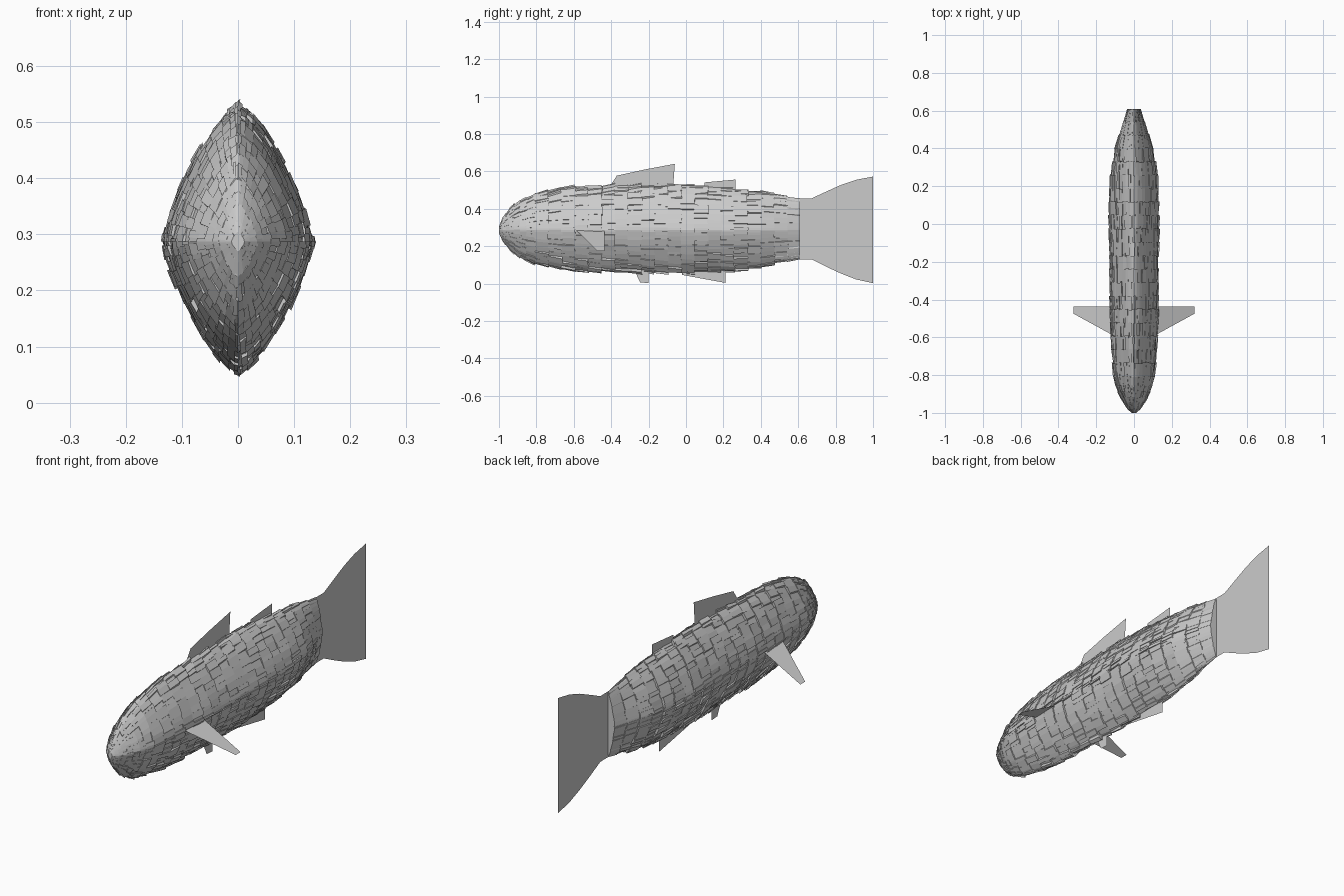
import bpy, bmesh, math, random

if "Cube" in bpy.data.objects:
    bpy.data.objects.remove(bpy.data.objects["Cube"])

random.seed(7)
CZ = 0.287          # height of the side ridge
QUAD = 12           # scales per quarter of the girth

# body stations: y, half width, top z, bottom z
STATIONS = [(-1.0, .012, .305, .27), (-.98, .035, .355, .225), (-.94, .062, .41, .175),
            (-.88, .092, .455, .128), (-.80, .112, .487, .097), (-.65, .122, .517, .070),
            (-.40, .130, .528, .058), (-.10, .131, .531, .055), (.10, .133, .523, .058),
            (.25, .126, .508, .066), (.40, .103, .495, .085), (.61, .036, .455, .130)]


def station(y):
    for a, b in zip(STATIONS, STATIONS[1:]):
        if y <= b[0]:
            f = (y - a[0]) / (b[0] - a[0])
            return [p + (q - p) * f for p, q in zip(a, b)][1:]
    return STATIONS[-1][1:]


def skin(y, u, k):
    """Point on the diamond-like section, u in quarters, k = radial factor."""
    w, top, bot = station(y)
    c, s = math.cos(u * math.pi / 2), math.sin(u * math.pi / 2)
    p = 1.5
    x = math.copysign(abs(c) ** p, c) * w * k
    h = top - CZ if s > 0 else CZ - bot
    return (x, y, CZ + math.copysign(abs(s) ** p, s) * h * k)


def finish(name, bm):
    me = bpy.data.meshes.new(name)
    bm.to_mesh(me)
    bm.free()
    ob = bpy.data.objects.new(name, me)
    bpy.context.collection.objects.link(ob)
    return ob


# scaled body: raised plates with skirts, in rows from nose to tail
rows = [-1.0, -.992, -.98, -.965, -.945, -.92, -.89, -.855, -.81]
rows += [-.81 + 1.42 * i / 20 for i in range(1, 21)]
bm = bmesh.new()
for y0, y1 in zip(rows, rows[1:]):
    cuts = []
    for q in range(4):
        for i in range(QUAD):
            j = random.uniform(-.3, .3) if i else 0
            cuts.append(q + (i + j) / QUAD)
    cuts.append(4.0)
    row_k = random.uniform(-.015, .015)
    for u0, u1 in zip(cuts, cuts[1:]):
        k = 0.985 + row_k + random.uniform(-.035, .035)
        tilt = random.uniform(0, .025)
        e = y1 + random.uniform(0, .12) * (y1 - y0)
        if y1 > .6:
            e = y1
        corners = [(y0, u0, k - tilt), (y0, u1, k - tilt), (e, u1, k + tilt), (e, u0, k + tilt)]
        outer = [bm.verts.new(skin(y, u, f + random.uniform(-.01, .01))) for y, u, f in corners]
        inner = [bm.verts.new(skin(y, u, .91)) for y, u, f in corners]
        bm.faces.new(outer)
        for i in range(4):
            n = (i + 1) % 4
            bm.faces.new((outer[n], outer[i], inner[i], inner[n]))
# close the nose and the tail root
for y in (rows[0], rows[-1]):
    bm.faces.new([bm.verts.new(skin(y, 4 * i / 48, .96)) for i in range(48)])
bmesh.ops.recalc_face_normals(bm, faces=bm.faces)
finish("scaled_body", bm)


# thin fins lying in the middle plane, outlines in (y, z)
def sheet(name, pts):
    bm = bmesh.new()
    bm.faces.new([bm.verts.new(p) for p in pts])
    return finish(name, bm)


FINS = {
    "front_dorsal_fin": [(-.42, .50), (-.37, .577), (-.22, .61), (-.06, .64), (-.07, .50)],
    "rear_dorsal_fin": [(.09, .48), (.10, .541), (.265, .556), (.265, .47)],
    "pelvic_fin": [(-.28, .08), (-.245, .006), (-.20, .003), (-.20, .08)],
    "anal_fin": [(-.03, .08), (-.02, .046), (.21, .004), (.21, .10)],
}
for name, outline in FINS.items():
    sheet(name, [(0, y, z) for y, z in outline])

# tail fin: upper and lower halves meeting on the ridge line
edge = [(.58, .455, .13), (.67, .455, .13), (.75, .492, .09), (.83, .528, .053),
        (.91, .555, .022), (1.0, .572, .002)]
bm = bmesh.new()
cols = [[bm.verts.new((0, y, z)) for z in (t, CZ, b)] for y, t, b in edge]
for a, b in zip(cols, cols[1:]):
    for i in range(2):
        bm.faces.new((a[i], a[i + 1], b[i + 1], b[i]))
finish("tail_fin", bm)

# pectoral fins sloping down and out on both sides
for side, s in (("left", -1), ("right", 1)):
    sheet(side + "_pectoral_fin", [(s * .11, -.59, .288), (s * .32, -.475, .175),
                                   (s * .32, -.437, .175), (s * .11, -.437, .288)])
